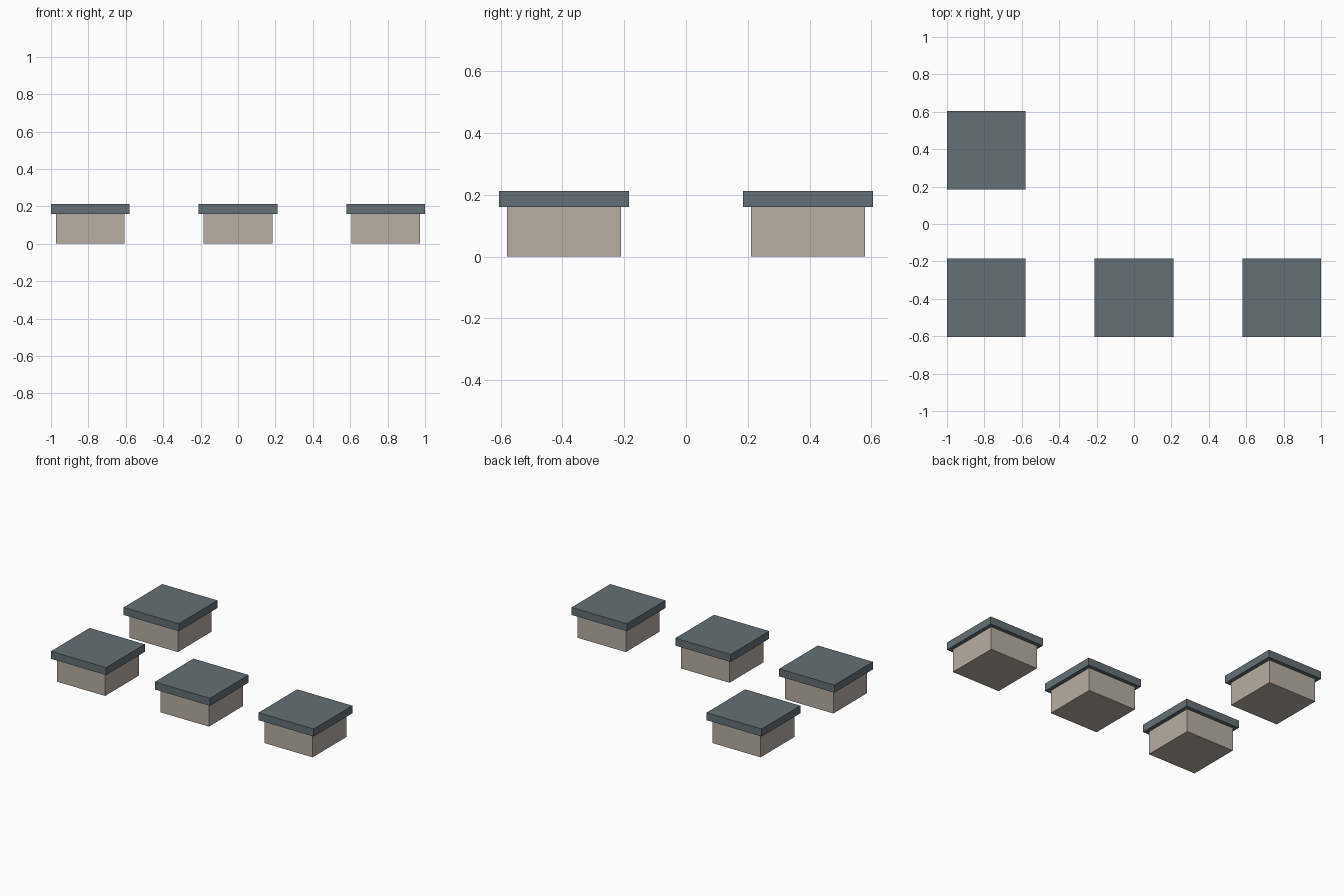
import bpy

if "Cube" in bpy.data.objects:
    bpy.data.objects.remove(bpy.data.objects["Cube"])

def material(name, rgb):
    m = bpy.data.materials.new(name)
    m.diffuse_color = (*rgb, 1.0)
    m.use_nodes = True
    m.node_tree.nodes["Principled BSDF"].inputs["Base Color"].default_value = m.diffuse_color
    return m

stone = material("warm_stone", (0.479, 0.423, 0.366))
slate = material("slate_grey", (0.127, 0.162, 0.181))

def box(name, x, y, z0, z1, width, mat):
    bpy.ops.mesh.primitive_cube_add(size=1, location=(x, y, (z0 + z1) / 2))
    ob = bpy.context.object
    ob.name = name
    ob.scale = (width, width, z1 - z0)
    bpy.ops.object.transform_apply(location=False, rotation=False, scale=True)
    ob.data.materials.append(mat)

# Four square blocks in an L layout, each with an overhanging cap
P = 0.79
for i, (x, y) in enumerate([(-P, -P / 2), (0, -P / 2), (P, -P / 2), (-P, P / 2)], 1):
    box(f"block_base_{i}", x, y, 0, 0.16, 0.368, stone)
    box(f"block_cap_{i}", x, y, 0.16, 0.212, 0.42, slate)
